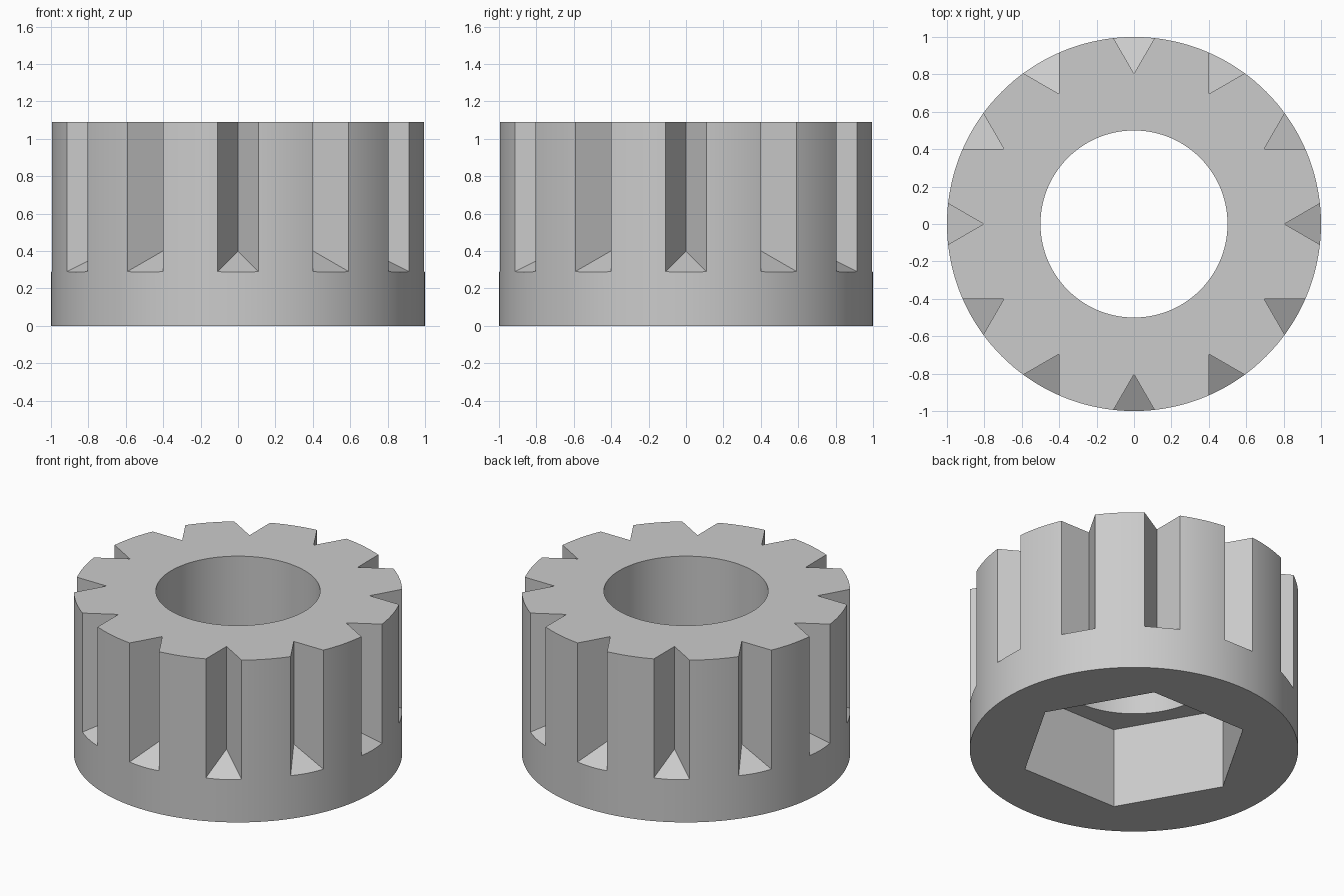
import bpy, bmesh, math
from mathutils import Matrix

HEIGHT = 1.09
NOTCHES = 12
SEGMENTS = 144

default = bpy.data.objects.get("Cube")
if default:
    bpy.data.objects.remove(default, do_unlink=True)

steel = bpy.data.materials.new("plain grey")
steel.use_nodes = True
grey = (0.6, 0.6, 0.6, 1)
steel.diffuse_color = grey
steel.node_tree.nodes["Principled BSDF"].inputs["Base Color"].default_value = grey


def make_object(name, bm):
    bmesh.ops.recalc_face_normals(bm, faces=bm.faces)
    mesh = bpy.data.meshes.new(name)
    bm.to_mesh(mesh)
    bm.free()
    mesh.materials.append(steel)
    obj = bpy.data.objects.new(name, mesh)
    bpy.context.collection.objects.link(obj)
    return obj


def prism(name, radius, sides, bottom, top):
    """Upright prism with a corner on the x axis."""
    bm = bmesh.new()
    ring = [bm.verts.new((radius * math.cos(math.tau * i / sides),
                          radius * math.sin(math.tau * i / sides), bottom))
            for i in range(sides)]
    base = bm.faces.new(ring)
    grown = bmesh.ops.extrude_face_region(bm, geom=[base], use_keep_orig=True)
    new_verts = [g for g in grown["geom"] if isinstance(g, bmesh.types.BMVert)]
    bmesh.ops.translate(bm, verts=new_verts, vec=(0, 0, top - bottom))
    return make_object(name, bm)


def notch_ring(name):
    """V-shaped notches with sloping floors, repeated round the rim."""
    inner, outer, floor = 0.804, 1.1, 0.4
    slope = math.tan(math.radians(30))
    half = (outer - inner) * slope
    plan = [(inner, 0), (outer, -half), (outer, half)]
    bm = bmesh.new()
    for k in range(NOTCHES):
        turn = Matrix.Rotation(math.tau * k / NOTCHES, 3, "Z")
        low = [bm.verts.new((x, y, floor - (x - inner) * slope)) for x, y in plan]
        high = [bm.verts.new((x, y, HEIGHT + 0.2)) for x, y in plan]
        bm.faces.new(low)
        bm.faces.new(high)
        for i in range(3):
            j = (i + 1) % 3
            bm.faces.new((low[i], low[j], high[j], high[i]))
        bmesh.ops.rotate(bm, verts=low + high, cent=(0, 0, 0), matrix=turn)
    return make_object(name, bm)


# Solid body, then the notches, the round bore and the hexagonal socket
body = prism("notched_collar", 1, SEGMENTS, 0, HEIGHT)
cutters = [
    notch_ring("notch_cutter"),
    prism("bore_cutter", 0.5, SEGMENTS, -0.2, HEIGHT + 0.2),
    prism("hex_socket_cutter", 0.706, 6, -0.1, 0.54),
]
bpy.context.view_layer.objects.active = body
for cutter in cutters:
    cutter.hide_render = True
    cut = body.modifiers.new(cutter.name, "BOOLEAN")
    cut.operation = "DIFFERENCE"
    cut.solver = "EXACT"
    cut.object = cutter
    bpy.ops.object.modifier_apply(modifier=cut.name)
    bpy.data.objects.remove(cutter, do_unlink=True)

# Smooth round walls, sharp cut edges
bpy.ops.object.select_all(action="DESELECT")
body.select_set(True)
bpy.ops.object.shade_smooth_by_angle(angle=math.radians(20))
